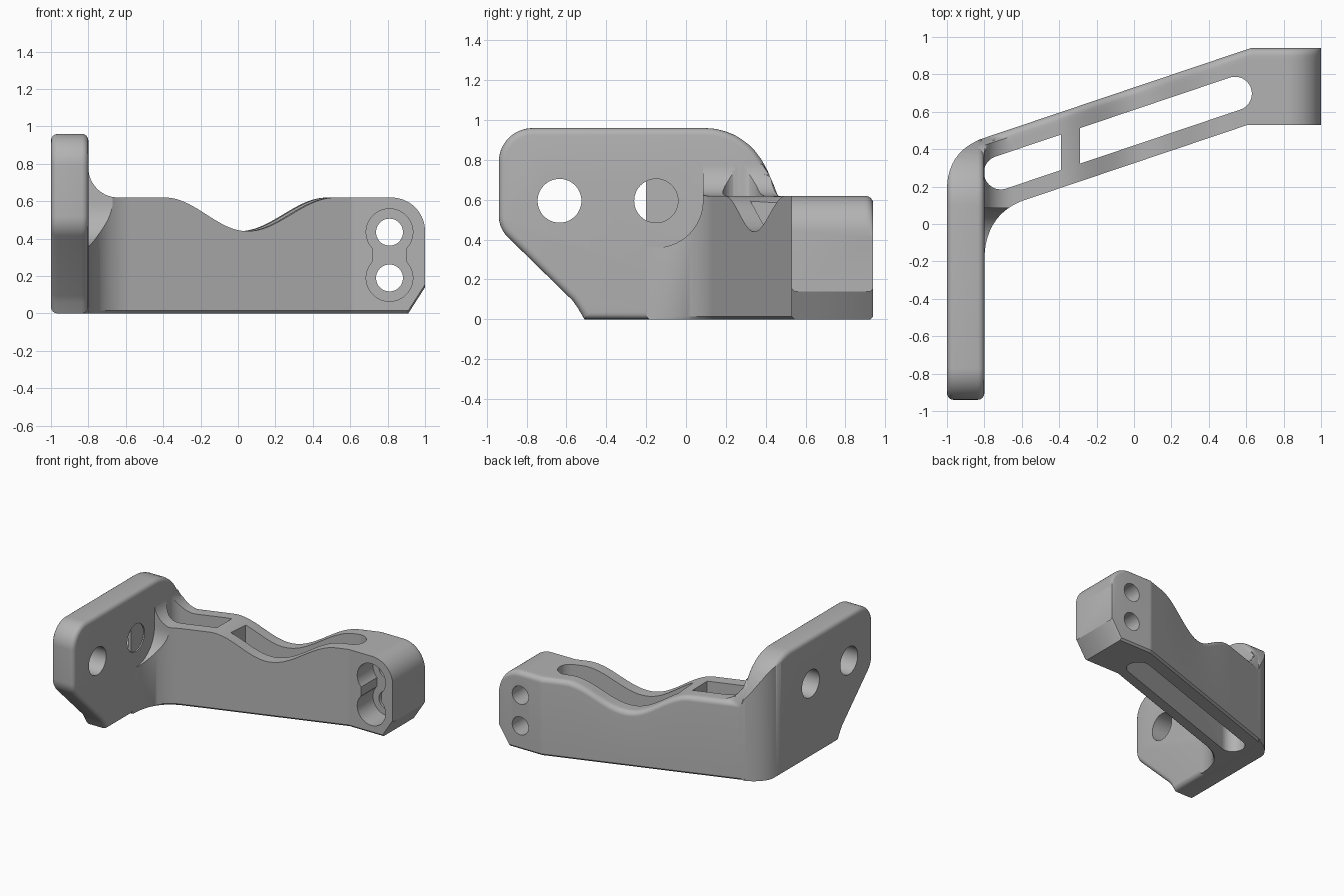
import bpy, bmesh, math
from mathutils import Vector

cube = bpy.data.objects.get("Cube")
if cube:
    bpy.data.objects.remove(cube, do_unlink=True)

grey = bpy.data.materials.new("plain grey")
grey.use_nodes = True
colour = (0.45, 0.45, 0.45, 1)
grey.diffuse_color = colour
grey.node_tree.nodes["Principled BSDF"].inputs["Base Color"].default_value = colour


# --- helpers ---
def make_object(name, bm):
    bmesh.ops.recalc_face_normals(bm, faces=bm.faces)
    mesh = bpy.data.meshes.new(name)
    bm.to_mesh(mesh)
    bm.free()
    mesh.materials.append(grey)
    ob = bpy.data.objects.new(name, mesh)
    bpy.context.collection.objects.link(ob)
    return ob


def prism(name, points, axis, low, high, rim=0):
    """Extrude a 2D outline along an axis, optionally rounding both rims."""
    place = {"x": lambda p, d: (d, p[0], p[1]),
             "y": lambda p, d: (p[0], d, p[1]),
             "z": lambda p, d: (p[0], p[1], d)}[axis]
    bm = bmesh.new()
    rings = [[bm.verts.new(place(p, d)) for p in points] for d in (low, high)]
    caps = [bm.faces.new(r) for r in rings]
    n = len(points)
    for i in range(n):
        j = (i + 1) % n
        bm.faces.new((rings[0][i], rings[0][j], rings[1][j], rings[1][i]))
    if rim:
        bmesh.ops.recalc_face_normals(bm, faces=bm.faces)
        edges = [e for f in caps for e in f.edges]
        bmesh.ops.bevel(bm, geom=edges, offset=rim, segments=4, profile=0.5, affect="EDGES")
    return make_object(name, bm)


def arc(cx, cy, r, start, end, steps=32):
    angles = [math.radians(start + (end - start) * i / steps) for i in range(steps + 1)]
    return [(cx + r * math.cos(a), cy + r * math.sin(a)) for a in angles]


def disc(cx, cy, r):
    return arc(cx, cy, r, 0, 360, 48)[:-1]


def rect(x0, y0, x1, y1):
    return [(x0, y0), (x1, y0), (x1, y1), (x0, y1)]


def cut(target, cutter):
    bpy.context.view_layer.objects.active = target
    mod = target.modifiers.new("cut", "BOOLEAN")
    mod.operation, mod.solver, mod.object = "DIFFERENCE", "EXACT", cutter
    bpy.ops.object.modifier_apply(modifier=mod.name)
    bpy.data.objects.remove(cutter, do_unlink=True)


# --- mounting plate ---
SHOULDER = [(0.1, 0.96), (0.15, 0.956), (0.2, 0.943), (0.245, 0.925), (0.28, 0.903),
            (0.315, 0.877), (0.345, 0.847), (0.38, 0.8), (0.41, 0.745), (0.44, 0.675), (0.47, 0.6)]
outline = [(-0.51, 0), (0.47, 0)] + SHOULDER[::-1]
outline += arc(-0.77, 0.79, 0.17, 90, 180, 14)
outline += arc(-0.79, 0.52, 0.15, 180, 224, 8) + [(-0.57, 0.095), (-0.545, 0.06)]
plate = prism("mounting_plate", outline, "x", -1, -0.8, rim=0.035)

# Rounded outer corner where the plate turns into the arm
A, B, C = Vector((-1, 0.18)), Vector((-1, 0.393)), Vector((-0.8, 0.46))
bend = [A * (1 - t) ** 2 + B * 2 * t * (1 - t) + C * t * t for t in [i / 20 for i in range(21)]]
bend = [tuple(p) for p in bend] + [(-0.7, 0.494), (-0.7, 0.8), (-1.2, 0.8), (-1.2, 0.18)]
cut(plate, prism("corner_cutter", bend, "z", -0.5, 1.5))

# Two screw holes
for y in (-0.635, -0.15):
    cut(plate, prism("hole_cutter", disc(y, 0.595, 0.11), "x", -1.3, -0.5))


# --- arm: sections lofted along x ---
def front(x):
    if x < -0.58:
        t = math.sqrt(max(0, x + 0.8) / 0.22)
        return -0.2 * (1 - t) ** 2 + 0.11 * t * (1 - t) + 0.13 * t * t
    return min(0.53, 0.325 + 0.337 * x)


def back(x):
    return min(0.94, 0.73 + 0.337 * x)


def shoulder(y):
    for (y0, z0), (y1, z1) in zip(SHOULDER, SHOULDER[1:]):
        if y0 <= y <= y1:
            return max(0.62, z0 + (z1 - z0) * (y - y0) / (y1 - y0))
    return 0.96 if y < 0.1 else 0.62


def top(x, y):
    if x < -0.64:
        z = 0.78 - math.sqrt(max(0, 0.16 ** 2 - (max(x, -0.8) + 0.64) ** 2))
    elif x > 0.82:
        z = 0.44 + math.sqrt(max(0, 0.18 ** 2 - (x - 0.82) ** 2))
    else:
        u = x + 0.12 * (y - front(x)) - 0.05
        u = u / 0.44 if u < 0 else u / 0.47
        z = 0.44 + 0.09 * (1 - math.cos(math.pi * min(1, abs(u))))
    return min(z, shoulder(y))


def section(x):
    f, b, low = front(x), back(x), max(0, (x - 0.91) / 0.09 * 0.14)
    r, c, n = 0.04, 0.015, 16
    pts = [(f + c, low), (f, low + c)]
    for i in range(n):
        y = f + (b - r - f) * i / n
        pts.append((y, top(x, y)))
    for i in range(7):
        a = math.pi / 2 * i / 6
        y = b - r + r * math.sin(a)
        pts.append((y, top(x, y) - r + r * math.cos(a)))
    return pts + [(b, low + c), (b - c, low)]


stations = [-0.835]
stations += [-0.8 + 0.22 * (i / 20) ** 2 for i in range(21)]
stations += [-0.58 + 1.4 * i / 70 for i in range(1, 71)]
stations += [0.82 + 0.18 * math.sin(math.pi / 2 * i / 14) for i in range(1, 15)]
stations = sorted(stations + [0.608, 0.623, 0.91])

bm = bmesh.new()
loops = [[bm.verts.new((x, y, z)) for y, z in section(x)] for x in stations]
for a, b in zip(loops, loops[1:]):
    for i in range(len(a)):
        j = (i + 1) % len(a)
        bm.faces.new((a[i], a[j], b[j], b[i]))
bm.faces.new(loops[0])
bm.faces.new(loops[-1])
bmesh.ops.triangulate(bm, faces=[f for f in bm.faces if len(f.verts) == 4])
arm = make_object("arm", bm)

# Clearance beside the inner screw hole
cut(arm, prism("clearance_cutter",
               arc(-0.15, 0.595, 0.235, 180, 360) + [(0.085, 1.3), (-0.385, 1.3)],
               "x", -0.81, -0.3))

# Long slot, bridged by one rib
tilt = math.degrees(math.atan(0.337))
slot = arc(-0.712, 0.275, 0.09, tilt + 90, tilt + 270) + arc(0.54, 0.697, 0.09, tilt - 90, tilt + 90)
slot_cutter = prism("slot_cutter", slot, "z", -0.5, 1.5)
cut(slot_cutter, prism("rib_space", rect(-0.39, -0.2, -0.29, 1), "z", 0.28, 2))
cut(arm, slot_cutter)

# Two bolt holes with a joined recess at the front
for z in (0.19, 0.435):
    cut(arm, prism("bolt_cutter", disc(0.81, z, 0.072), "y", 0.3, 1.2))
    cut(arm, prism("recess_cutter", disc(0.81, z, 0.125), "y", 0.3, 0.73))
cut(arm, prism("waist_cutter", rect(0.72, 0.19, 0.9, 0.435), "y", 0.3, 0.73))

# --- smooth shading with sharp edges ---
for ob in (plate, arm):
    bpy.ops.object.select_all(action="DESELECT")
    ob.select_set(True)
    bpy.context.view_layer.objects.active = ob
    bpy.ops.object.shade_smooth_by_angle(angle=math.radians(30))
